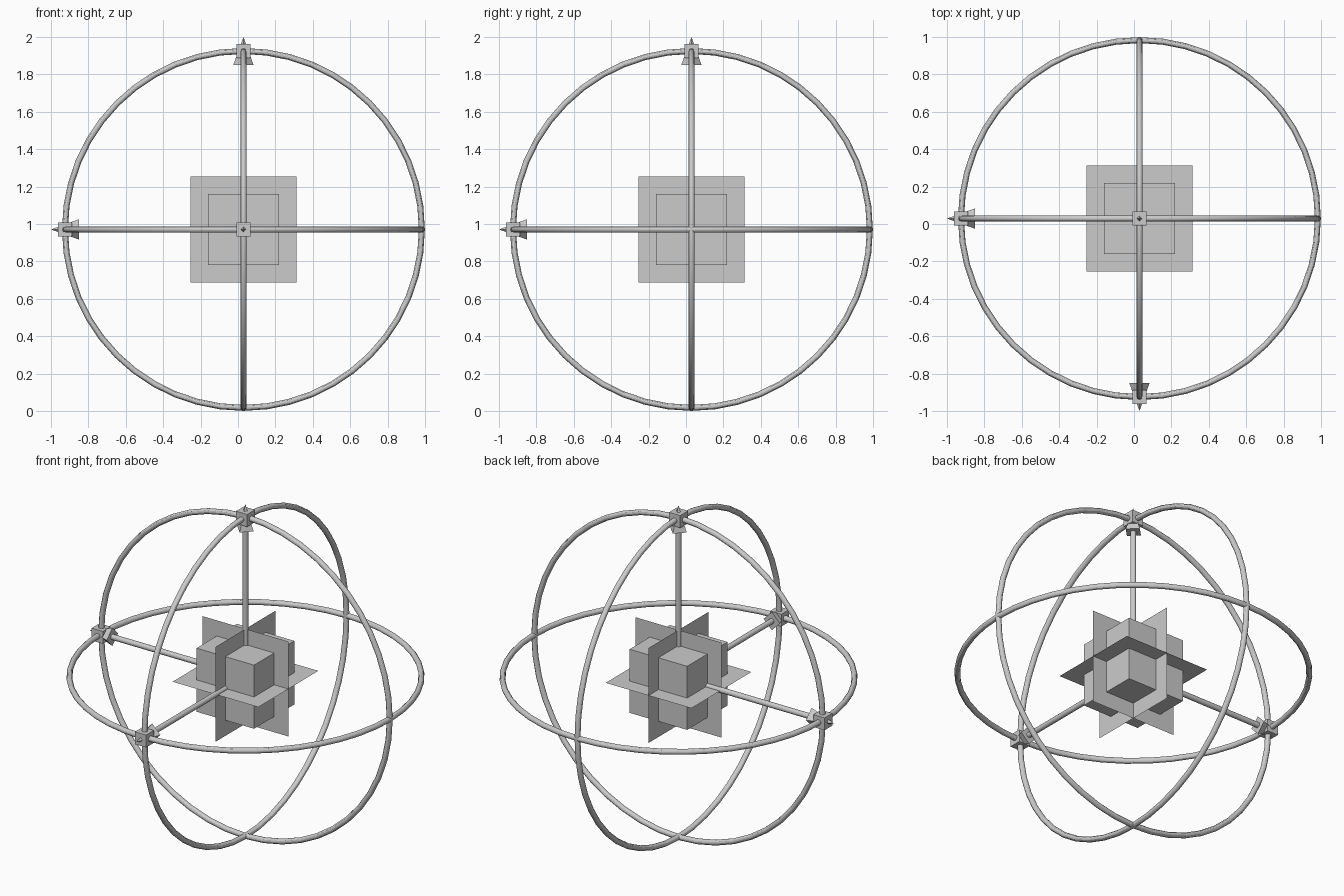
import bpy
from math import pi
from mathutils import Matrix, Vector

if "Cube" in bpy.data.objects:
    bpy.data.objects.remove(bpy.data.objects["Cube"])

C = Vector((0.029, 0.029, 0.971))   # common centre of all parts
R = 0.954                           # ring radius
TUBE = 0.016


def finish(name, rot=None, smooth=False):
    o = bpy.context.object
    o.name = name
    if rot:  # rotate the whole part about the common centre
        o.matrix_world = Matrix.Translation(C) @ rot @ Matrix.Translation(-C) @ o.matrix_world
    if smooth:
        bpy.ops.object.shade_smooth_by_angle()
    return o


# each axis points up, then is turned to -x and -y
axes = {
    "z": Matrix.Identity(4),
    "x": Matrix.Rotation(-pi / 2, 4, 'Y'),
    "y": Matrix.Rotation(pi / 2, 4, 'X'),
}

# solid cube in the middle
bpy.ops.mesh.primitive_cube_add(size=0.38, location=C)
finish("centre_cube")

for a, rot in axes.items():
    # large ring around the axis
    bpy.ops.mesh.primitive_torus_add(major_radius=R, minor_radius=TUBE, location=C,
                                     major_segments=48, minor_segments=12)
    finish("ring_" + a, rot, True)

    # thin square sheet through the cube
    bpy.ops.mesh.primitive_plane_add(size=0.567, location=C)
    finish("plane_" + a, rot)

    # rod from centre to ring
    bpy.ops.mesh.primitive_cylinder_add(vertices=12, radius=TUBE, depth=R,
                                        location=C + Vector((0, 0, R / 2)))
    finish("rod_" + a, rot, True)

    # small block where the rings cross
    bpy.ops.mesh.primitive_cube_add(size=0.074, location=C + Vector((0, 0, R)))
    finish("handle_block_" + a, rot)

    # four-sided arrow head with its edges on the ring planes
    bpy.ops.mesh.primitive_cone_add(vertices=4, radius1=0.054, depth=0.149,
                                    location=C + Vector((0, 0, 0.9545)))
    finish("arrow_head_" + a, rot)
